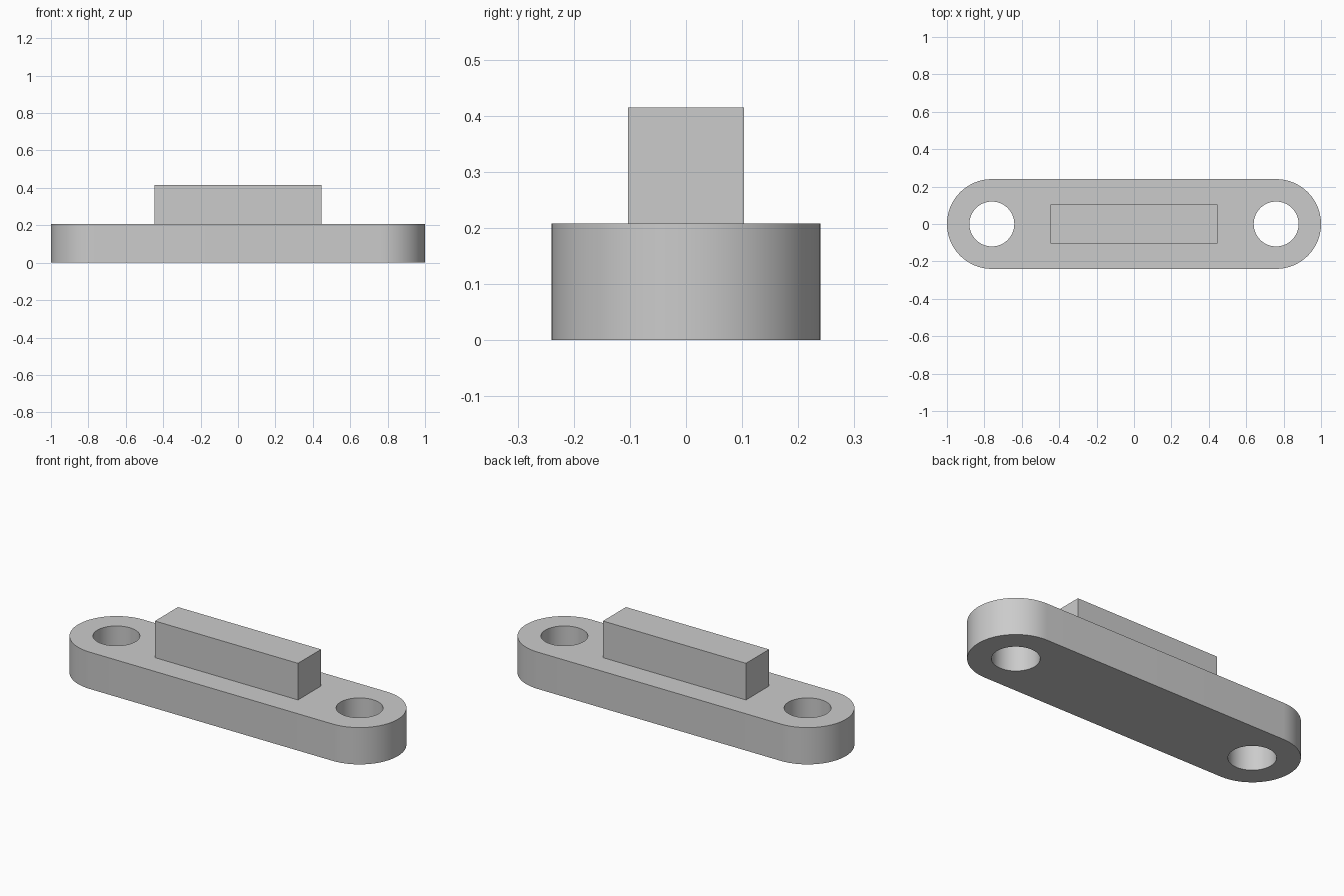
import bpy
import bmesh
from math import cos, sin, pi, radians

HALF_WIDTH = 0.24
HOLE_X = 1 - HALF_WIDTH
HOLE_RADIUS = 0.12
PLATE_TOP = 0.208
BLOCK_TOP = 0.415
ARC_STEPS = 32

cube = bpy.data.objects.get("Cube")
if cube:
    bpy.data.objects.remove(cube, do_unlink=True)

grey = bpy.data.materials.new("light_grey")
grey.use_nodes = True
colour = (0.6, 0.6, 0.6, 1)
grey.diffuse_color = colour
grey.node_tree.nodes["Principled BSDF"].inputs["Base Color"].default_value = colour


def prism(name, outline, bottom, top):
    """Extrude a counter-clockwise outline between two heights."""
    bm = bmesh.new()
    face = bm.faces.new([bm.verts.new((x, y, bottom)) for x, y in outline])
    extruded = bmesh.ops.extrude_face_region(bm, geom=[face], use_keep_orig=True)
    raised = [g for g in extruded["geom"] if isinstance(g, bmesh.types.BMVert)]
    bmesh.ops.translate(bm, verts=raised, vec=(0, 0, top - bottom))
    bmesh.ops.recalc_face_normals(bm, faces=bm.faces)
    mesh = bpy.data.meshes.new(name)
    bm.to_mesh(mesh)
    bm.free()
    mesh.materials.append(grey)
    obj = bpy.data.objects.new(name, mesh)
    bpy.context.collection.objects.link(obj)
    return obj


def arc(centre_x, radius, start, sweep, steps):
    return [(centre_x + radius * cos(start + sweep * i / steps),
             radius * sin(start + sweep * i / steps)) for i in range(steps + 1)]


# Base plate with rounded ends
outline = (arc(HOLE_X, HALF_WIDTH, -pi / 2, pi, ARC_STEPS)
           + arc(-HOLE_X, HALF_WIDTH, pi / 2, pi, ARC_STEPS))
plate = prism("base_plate", outline, 0, PLATE_TOP)

# Bolt holes through both ends
bpy.context.view_layer.objects.active = plate
plate.select_set(True)
for side in (-1, 1):
    circle = arc(side * HOLE_X, HOLE_RADIUS, 0, 2 * pi, 2 * ARC_STEPS)[:-1]
    cutter = prism("hole_cutter", circle, -0.1, PLATE_TOP + 0.1)
    cutter.hide_render = True
    cut = plate.modifiers.new("bolt_hole", 'BOOLEAN')
    cut.operation = 'DIFFERENCE'
    cut.solver = 'EXACT'
    cut.object = cutter
    bpy.ops.object.modifier_apply(modifier=cut.name)
    bpy.data.objects.remove(cutter, do_unlink=True)
bpy.ops.object.shade_smooth_by_angle(angle=radians(30))

# Raised rectangular block on the middle of the plate
x, y = 0.447, 0.103
prism("raised_block", [(-x, -y), (x, -y), (x, y), (-x, y)], PLATE_TOP, BLOCK_TOP)
